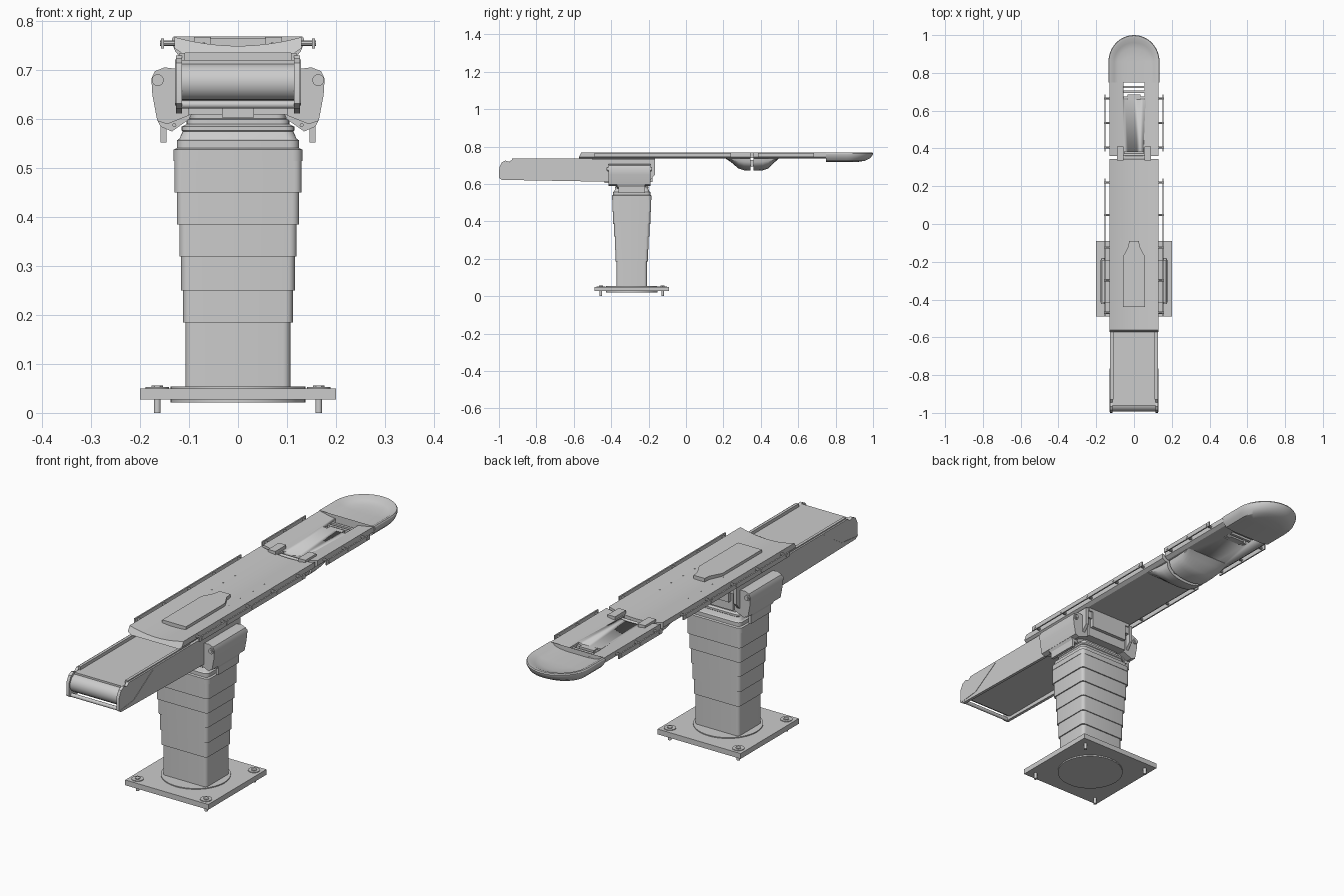
import bpy, bmesh, math
from mathutils import Vector

cube = bpy.data.objects.get("Cube")
if cube:
    bpy.data.objects.remove(cube, do_unlink=True)

mat = bpy.data.materials.new("light_grey")
mat.use_nodes = True
grey = (0.6, 0.6, 0.6, 1)
mat.diffuse_color = grey
for node in mat.node_tree.nodes:
    if node.type == 'BSDF_PRINCIPLED':
        node.inputs["Base Color"].default_value = grey

CY = -0.29   # column centre along y


def finish(name, bm, smooth=True):
    bmesh.ops.recalc_face_normals(bm, faces=bm.faces)
    me = bpy.data.meshes.new(name)
    bm.to_mesh(me)
    bm.free()
    me.materials.append(mat)
    ob = bpy.data.objects.new(name, me)
    bpy.context.collection.objects.link(ob)
    if smooth:
        bpy.ops.object.select_all(action='DESELECT')
        ob.select_set(True)
        bpy.context.view_layer.objects.active = ob
        bpy.ops.object.shade_smooth_by_angle(angle=math.radians(30))
    return ob


def loft(name, rings):
    """Closed rings of equal length, bridged in order and capped."""
    bm = bmesh.new()
    vs = [[bm.verts.new(p) for p in r] for r in rings]
    n = len(vs[0])
    for a, b in zip(vs, vs[1:]):
        for i in range(n):
            j = (i + 1) % n
            bm.faces.new((a[i], a[j], b[j], b[i]))
    bm.faces.new(vs[0][::-1])
    bm.faces.new(vs[-1])
    return finish(name, bm)


def prism(name, pts, axis, lo, hi):
    """Extrude a 2D profile along an axis."""
    place = {'x': lambda p, t: (t, p[0], p[1]),
             'y': lambda p, t: (p[0], t, p[1]),
             'z': lambda p, t: (p[0], p[1], t)}[axis]
    return loft(name, [[place(p, t) for p in pts] for t in (lo, hi)])


def box(name, x, y, z):
    pts = [(x[0], z[0]), (x[1], z[0]), (x[1], z[1]), (x[0], z[1])]
    return prism(name, pts, 'y', y[0], y[1])


def rod(name, axis, centre, r, lo, hi, n=20):
    pts = [(centre[0] + r * math.cos(math.tau * i / n),
            centre[1] + r * math.sin(math.tau * i / n)) for i in range(n)]
    return prism(name, pts, axis, lo, hi)


def rounded(hx, hy, r, z, n=5):
    """Rounded rectangle ring around the column axis."""
    out = []
    for k, (sx, sy) in enumerate(((1, 1), (-1, 1), (-1, -1), (1, -1))):
        for i in range(n + 1):
            a = math.pi / 2 * (k + i / n)
            out.append((sx * (hx - r) + r * math.cos(a),
                        CY + sy * (hy - r) + r * math.sin(a), z))
    return out


def cut(ob, x, y, z):
    cutter = box("cutter", x, y, z)
    m = ob.modifiers.new("cut", 'BOOLEAN')
    m.operation, m.solver, m.object = 'DIFFERENCE', 'EXACT', cutter
    bpy.context.view_layer.objects.active = ob
    bpy.ops.object.modifier_apply(modifier=m.name)
    bpy.data.objects.remove(cutter, do_unlink=True)


# Base plate, ring and anchor bolts
box("base_plate", (-0.2, 0.2), (CY - 0.2, CY + 0.2), (0.027, 0.05))
rod("base_ring", 'z', (0, CY), 0.138, 0.021, 0.054, 48)
for sx in (-1, 1):
    for sy in (-1, 1):
        c = (sx * 0.165, CY + sy * 0.165)
        rod("anchor_bolt", 'z', c, 0.007, 0, 0.03)
        rod("bolt_washer", 'z', c, 0.024, 0.045, 0.053)
        rod("bolt_head", 'z', c, 0.012, 0.045, 0.056, 6)

# Telescoping column, each sleeve wider than the one below
sleeves = [(0.107, 0.05, 0.185), (0.112, 0.185, 0.25), (0.116, 0.25, 0.32),
           (0.12, 0.32, 0.385), (0.125, 0.385, 0.45), (0.13, 0.45, 0.515)]
rings = []
for hw, z0, z1 in sleeves:
    rings += [rounded(hw, hw - 0.026, 0.015, z) for z in (z0, z1)]
loft("column_sleeves", rings)

# Collar and bellows on top of the column
steps = [(0.132, 0.515), (0.132, 0.538), (0.125, 0.541), (0.125, 0.557),
         (0.12, 0.56), (0.113, 0.575), (0.115, 0.577), (0.115, 0.585),
         (0.105, 0.59), (0.105, 0.6), (0.098, 0.602), (0.098, 0.63)]
loft("collar_bellows", [rounded(w, w - 0.026, 0.02, z) for w, z in steps])

# Tilt head between column and table
box("tilt_head", (-0.1, 0.1), (-0.41, -0.18), (0.61, 0.737))
box("tilt_head_rear", (-0.09, 0.09), (-0.19, -0.165), (0.65, 0.725))
box("latch_block", (-0.033, 0.033), (-0.435, -0.4), (0.604, 0.628))
for s in (-1, 1):
    arm = [(0.1, 0.7), (0.15, 0.706), (0.17, 0.698), (0.177, 0.683),
           (0.175, 0.65), (0.165, 0.597), (0.145, 0.59), (0.1, 0.608)]
    prism("side_arm", [(s * x, z) for x, z in arm], 'y', -0.415, -0.19)
    bracket = [(0.09, 0.62), (0.165, 0.598), (0.158, 0.585), (0.135, 0.575), (0.1, 0.6)]
    prism("arm_bracket", [(s * x, z) for x, z in bracket], 'y', -0.37, -0.22)
    box("arm_tab", sorted((s * 0.146, s * 0.158)), (-0.36, -0.22), (0.553, 0.6))
    rod("arm_pivot", 'y', (s * 0.164, 0.68), 0.012, -0.421, -0.184)
    rod("arm_pin", 'y', (s * 0.164, 0.68), 0.007, -0.424, -0.181)
    rod("arm_screw", 'y', (s * 0.13, 0.588), 0.004, -0.374, -0.216, 10)

# Foot section: side plates, deck, underside panel and rounded nose
plate = [(-0.985, 0.622), (-1.0, 0.632), (-0.998, 0.69), (-0.985, 0.715),
         (-0.965, 0.725), (-0.945, 0.718), (-0.93, 0.73), (-0.165, 0.73),
         (-0.165, 0.65), (-0.2, 0.612), (-0.42, 0.612)]
for s in (-1, 1):
    prism("foot_side_plate", plate, 'x', *sorted((s * 0.114, s * 0.127)))
    box("foot_edge_strip", sorted((s * 0.108, s * 0.12)), (-0.93, -0.5), (0.715, 0.735))
    groove = [(-0.995, 0.632), (-0.9, 0.642), (-0.77, 0.722), (-0.765, 0.722),
              (-0.897, 0.638), (-0.99, 0.628)]
    prism("foot_plate_seam", groove, 'x', *sorted((s * 0.125, s * 0.1285)))
box("foot_deck", (-0.115, 0.115), (-0.96, -0.17), (0.69, 0.721))
box("foot_underside", (-0.115, 0.115), (-0.96, -0.42), (0.635, 0.65))
nose = [(-0.93, 0.716)]
for i in range(9):
    a = math.pi / 2 + math.pi * i / 8
    nose.append((-0.955 + 0.038 * math.cos(a), 0.676 + 0.038 * math.sin(a)))
prism("foot_nose", nose + [(-0.93, 0.638)], 'x', -0.116, 0.116)
rod("foot_cross_bar", 'x', (-0.98, 0.63), 0.008, -0.12, 0.12)


# Dished table slabs
def slab_profile():
    xs = [-0.13 + 0.26 * i / 16 for i in range(17)]
    top = [(x, 0.75 + 0.018 * (x / 0.13) ** 2) for x in xs]
    return top + [(0.13, 0.745), (0.115, 0.735), (-0.115, 0.735), (-0.13, 0.745)]


slab = prism("main_table", slab_profile(), 'y', -0.56, 0.345)
head = prism("head_table", slab_profile(), 'y', 0.36, 0.748)
for v in slab.data.vertices:          # raked front edge
    if v.co.y < -0.5 and v.co.z < 0.746:
        v.co.y -= 0.012
box("table_spine", (-0.11, 0.11), (-0.54, -0.165), (0.721, 0.737))
cut(head, (-0.055, 0.055), (0.66, 0.76), (0.7, 0.8))
cut(head, (-0.05, 0.05), (0.35, 0.385), (0.7, 0.8))
for y in (0.67, 0.7, 0.725):
    box("head_slot_bar", (-0.056, 0.056), (y - 0.006, y + 0.006), (0.736, 0.746))
box("head_slot_stem", (-0.035, 0.035), (0.655, 0.685), (0.735, 0.75))
for s in (-1, 1):
    box("hinge_tab", sorted((s * 0.055, s * 0.09)), (0.335, 0.41), (0.738, 0.768))
rod("hinge_bar", 'x', (0.366, 0.742), 0.007, -0.06, 0.06)

# Raised centre pad with a narrowed end
half = [(0.057, -0.44), (0.057, -0.17), (0.03, -0.12), (0.026, -0.09)]
pad = half + [(-x, y) for x, y in reversed(half)]
prism("centre_pad", pad, 'z', 0.742, 0.766)
for s in (-1, 1):
    for y in (-0.16, -0.08, 0.0, 0.08):
        rod("deck_screw", 'z', (s * 0.07, y), 0.003, 0.75, 0.757, 8)

# Accessory rails on posts
for s in (-1, 1):
    for y0, y1, posts in ((-0.49, 0.24, 5), (0.385, 0.685, 3)):
        box("side_rail", sorted((s * 0.151, s * 0.157)), (y0, y1), (0.745, 0.765))
        for i in range(posts):
            y = y0 + 0.02 + (y1 - y0 - 0.04) * i / (posts - 1)
            rod("rail_post", 'x', (y, 0.755), 0.006, *sorted((s * 0.125, s * 0.159)), 10)


# Joint housing under the table, in two halves
def pod_ring(y, w, d):
    pts = []
    for i in range(17):
        a = math.pi * i / 16
        pts.append((w * math.cos(a), y, 0.738 - d * math.sin(a) ** 0.7))
    return pts


loft("joint_housing_front", [pod_ring(*r) for r in (
    (0.215, 0.115, 0.004), (0.245, 0.112, 0.025), (0.28, 0.108, 0.055),
    (0.31, 0.105, 0.065), (0.345, 0.105, 0.067))])
loft("joint_housing_rear", [pod_ring(*r) for r in (
    (0.36, 0.105, 0.067), (0.41, 0.105, 0.065), (0.44, 0.107, 0.055),
    (0.47, 0.11, 0.025), (0.495, 0.115, 0.004))])
rod("joint_axle", 'x', (0.352, 0.71), 0.018, -0.07, 0.07)


# Rounded, dished head rest
def rest_ring(w, tip, z):
    pts = [(w, 0.748, z)]
    for i in range(25):
        a = math.pi * i / 24
        pts.append((w * math.cos(a), 0.86 + (tip - 0.86) * math.sin(a), z))
    return pts + [(-w, 0.748, z)]


loft("head_rest", [rest_ring(*r) for r in (
    (0.085, 0.92, 0.718), (0.115, 0.958, 0.724), (0.128, 0.985, 0.738),
    (0.135, 0.998, 0.756), (0.135, 1.0, 0.764), (0.132, 0.997, 0.769),
    (0.122, 0.983, 0.768), (0.105, 0.96, 0.757), (0.085, 0.93, 0.751),
    (0.05, 0.89, 0.748))])
